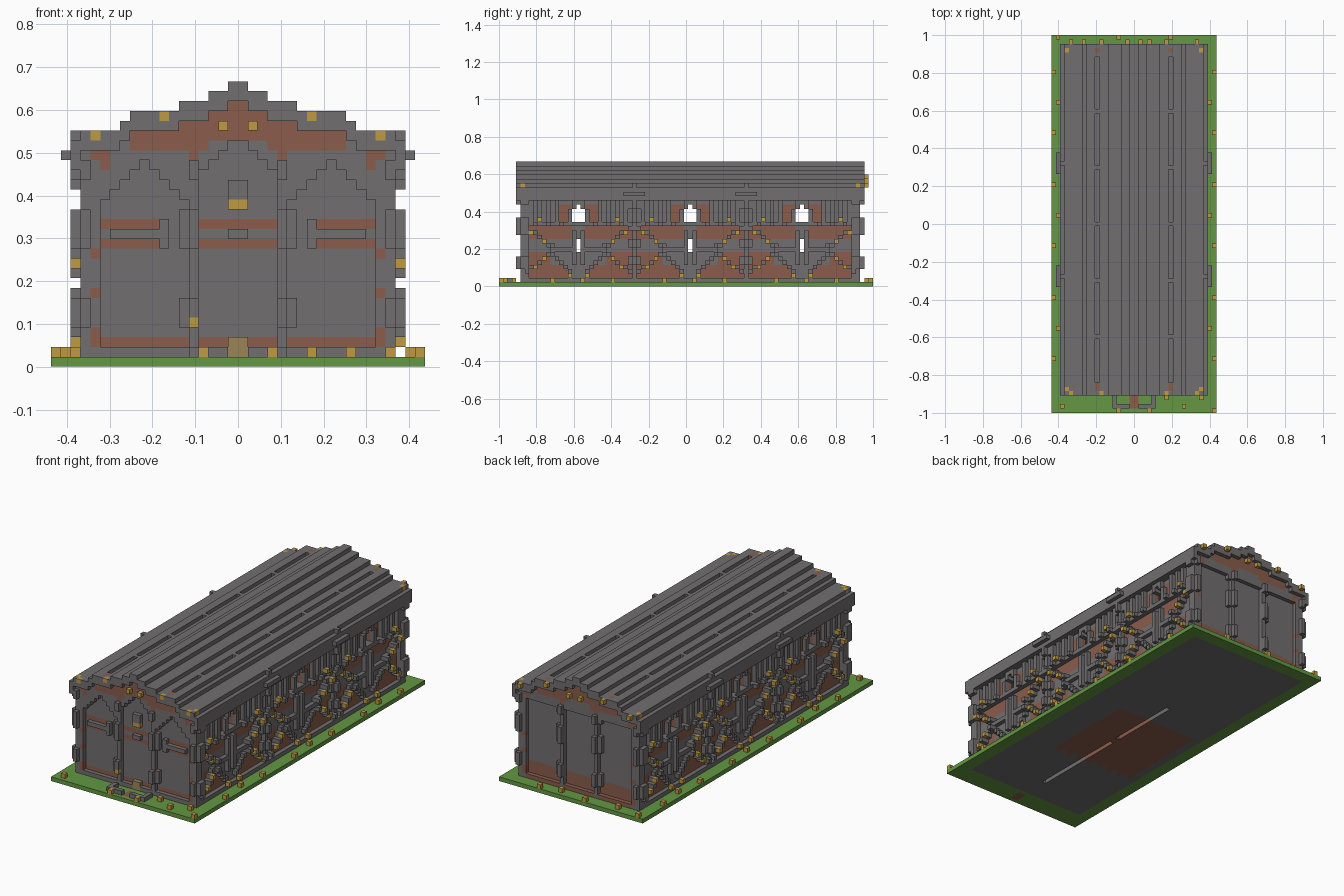
import bpy
import bmesh

old = bpy.data.objects.get("Cube")
if old:
    bpy.data.objects.remove(old, do_unlink=True)

S = 2 / 87                      # block size
LENGTH, HALF = 87, 19
COLORS = {
    "stone_grey": (0.165, 0.158, 0.161),
    "brick_brown": (0.255, 0.107, 0.072),
    "grass_green": (0.125, 0.310, 0.055),
    "lamp_gold": (0.520, 0.325, 0.055),
    "dim_gold": (0.330, 0.235, 0.095),
}
NAMES = list(COLORS)
GREY, BROWN, GREEN, GOLD, DIM = range(5)
blocks = {}                     # (i, j, k) -> (part, colour)


def put(part, color, i, j, k):
    blocks[i, j, k] = (part, color)


def pair(part, color, a, j, k):
    """Place a block on both sides of the centre line."""
    put(part, color, a, j, k)
    put(part, color, -1 - a, j, k)


def lamp(a, j, k, part="lamps"):
    pair(part, GOLD, a, j, k)


# Ground slab with the building's floor and two floor slots
for i in range(-HALF, HALF):
    for j in range(LENGTH):
        inside = -16 <= i <= 15 and 5 <= j <= 83
        patch = -14 <= i <= 7 and 24 + (i % 3) <= j <= 47
        if i == -1 and (11 <= j < 35 or 37 <= j < 55):
            continue
        put("ground", (BROWN if patch else GREY) if inside else GREEN, i, j, 0)

# Stepped roof: half width of every layer, from the eaves to the ridge
WIDTHS = {21: 17, 22: 17, 23: 16, 24: 12, 25: 11, 26: 6, 27: 3, 28: 1}
for k, half in WIDTHS.items():
    for a in range(WIDTHS.get(k + 2, 0), half):
        for j in range(4, 85):
            groove = k == 25 and a == 8 and (j - 5) % 13 != 12 and 5 <= j <= 83
            if not groove:
                pair("roof", GREY, a, j, k)
for j in range(4, 85):
    pair("roof", GREY, 15, j, 20)
    pair("roof", GREY, 16, j, 20)

# Side walls: three bays, each described by the distance d from its middle
BAYS = (18, 44, 70)
for j in range(5, 84):
    d = min(abs(j - c) for c in BAYS)
    for k in range(1, 21):
        if (d <= 1 and 15 <= k <= 17) or (d == 0 and (k == 18 or 8 <= k <= 10)):
            continue                                    # window openings
        brown = (k in (2, 3, 4) and d > 2) or (k in (11, 12, 13) and d > 1) \
            or (k in (5, 6, 7) and d > 6) or (15 <= k <= 18 and 2 <= d <= 4)
        pair("side_walls", BROWN if brown else GREY, 14, j, k)
        sill = k in (1, 14) or (k == 8 and 1 <= d <= 6)
        bars = 15 <= k <= 19 and d >= 5 and d % 2 == 1
        frame = (d == 2 and 15 <= k <= 17) or (d == 1 and k == 18) or (d <= 1 and k == 19)
        brace = d >= 5 and abs(k - 8) == round(0.7 * (d - 5))
        strut = 2 <= d <= 6 and k == d + 1
        slit = d == 1 and 5 <= k <= 12
        if sill or bars or frame or brace or strut or slit:
            pair("side_frames", GREY, 15, j, k)
        if brace and d % 3 == 0 or (k == 14 and d in (4, 7, 10)):
            pair("side_frames", GREY, 16, j, k)

# Piers between the bays, with small stepped caps over the eaves
for c in (31, 57):
    for k in range(1, 21):
        pair("piers", GREY, 15, c, k)
        if k in (5, 6, 9, 10, 13, 14, 18, 19, 20):
            for j in (c - 1, c, c + 1):
                pair("piers", GREY, 15, j, k)
            pair("piers", GREY, 16, c, k)
    for k, reach in ((21, 2), (22, 1), (23, 0)):
        for j in range(c - reach, c + reach + 1):
            pair("piers", GREY, 17 if k == 21 else 16, j, k)

# Lamps on the side walls and along the ground
for c in BAYS:
    for d, k in ((8, 10), (11, 12), (9, 15), (8, 6), (10, 4), (2, 2)):
        for j in (c - d, c + d):
            lamp(16, j, k)
    for j, a in ((c - 6, 18), (c + 1, 17), (c + 8, 18)):
        lamp(a, j, 1)


# End walls
def brown_on_end(a, k, front):
    if k == 2 or (not front and k <= 4):
        return a < 14
    if front and k in (12, 14):
        return a < 4 or 7 < a < 15
    if k >= 23:
        return True
    return (k == 22 and 2 < a < 11) or (k in (20, 21) and a in (4, 13, 14))


def in_arch(a, k):
    side = {17: 4, 18: 3, 19: 2, 20: 1}.get(k, 0)
    middle = {17: 4, 18: 4, 19: 4, 20: 3, 21: 2, 22: 1}.get(k, 0)
    return abs(a - 9) < side or a < middle


KNOBS = {4, 5, 6, 12, 13, 14, 15, 19, 20}
for front in (True, False):
    part = "front" if front else "back"

    def depth(n):
        return 4 + n if front else 84 - n

    for k in range(1, 28):
        for a in range(min(16, WIDTHS.get(k, 16))):
            color = BROWN if brown_on_end(a, k, front) else GREY
            if (a, depth(2), k) not in blocks:
                pair(part + "_wall", color, a, depth(2), k)
            # raised arches, pilasters and mouldings
            arch = k >= 17 and not in_arch(a, k) if front else k >= 20
            moulding = front and ((k == 13 and (a == 0 or 8 <= a <= 12)) or (a == 7 and 12 <= k <= 14))
            post = (a == 4 or a == 15) and k <= 20
            if (arch or moulding or post or k == 1) and (a, depth(1), k) not in blocks:
                pair(part + "_frame", GREY if post or moulding else color, a, depth(1), k)
            if k in KNOBS and (a in (4, 15)):
                pair(part + "_frame", GREY, a, depth(0), k)
                pair(part + "_frame", GREY, a - 1 if a == 15 else 5, depth(1), k)
    # corner stones wrapping round to the sides
    for k in KNOBS:
        for n in (1, 2):
            pair(part + "_corners", GREY, 16, depth(n), k)
    # gable lamps
    for a, k in ((1, 24), (7, 25), (14, 23)):
        lamp(a, 4 if front else 85, k)
    lamp(15, depth(1), 23)

# Front doorstep, door lights and door lamp
for j in (1, 2, 3):
    pair("doorstep", GREY, 4, j, 1)
    pair("ground", BROWN, 0, j, 0)
for a in (1, 2, 3):
    pair("doorstep", GREY, a, 1, 1)
for k in (1, 2):
    pair("door_light", DIM, 0, 5, k)
for a in (0, 1):
    for k in (17, 18):
        if a == 0:
            pair("door_lamp_bracket", GREY, a, 5, k)
lamp(0, 5, 16)
put("lamps", GOLD, -5, 4, 4)

# Loose lamps on the grass at both ends
for i, j in ((-17, 1), (-4, 0), (3, 0), (11, 1), (18, 0), (7, 3), (15, 3),
             (-12, 85), (-4, 86), (3, 85), (8, 86), (-18, 86)):
    put("lamps", GOLD, i, j, 1)

# Materials
materials = []
for name, rgb in COLORS.items():
    mat = bpy.data.materials.new(name)
    mat.use_nodes = True
    mat.diffuse_color = (*rgb, 1)
    shader = mat.node_tree.nodes["Principled BSDF"]
    shader.inputs["Base Color"].default_value = (*rgb, 1)
    shader.inputs["Roughness"].default_value = 0.9
    materials.append(mat)


def block_faces(cell):
    """Yield the four corners of every uncovered side of a block."""
    for axis in range(3):
        u, v = (axis + 1) % 3, (axis + 2) % 3
        for side in (0, 1):
            near = list(cell)
            near[axis] += 2 * side - 1
            if tuple(near) in blocks:
                continue
            ring = [(0, 0), (1, 0), (1, 1), (0, 1)]
            corners = []
            for du, dv in ring if side else reversed(ring):
                p = list(cell)
                p[axis] += side
                p[u] += du
                p[v] += dv
                corners.append(tuple(p))
            yield corners


# One mesh object per part
for part in sorted({p for p, c in blocks.values()}):
    bm = bmesh.new()
    verts = {}
    for cell, (owner, color) in blocks.items():
        if owner != part:
            continue
        for corners in block_faces(cell):
            for p in corners:
                if p not in verts:
                    verts[p] = bm.verts.new((p[0] * S, p[1] * S - 1, p[2] * S))
            bm.faces.new([verts[p] for p in corners]).material_index = color
    mesh = bpy.data.meshes.new(part)
    bm.to_mesh(mesh)
    bm.free()
    for mat in materials:
        mesh.materials.append(mat)
    bpy.context.collection.objects.link(bpy.data.objects.new(part, mesh))
